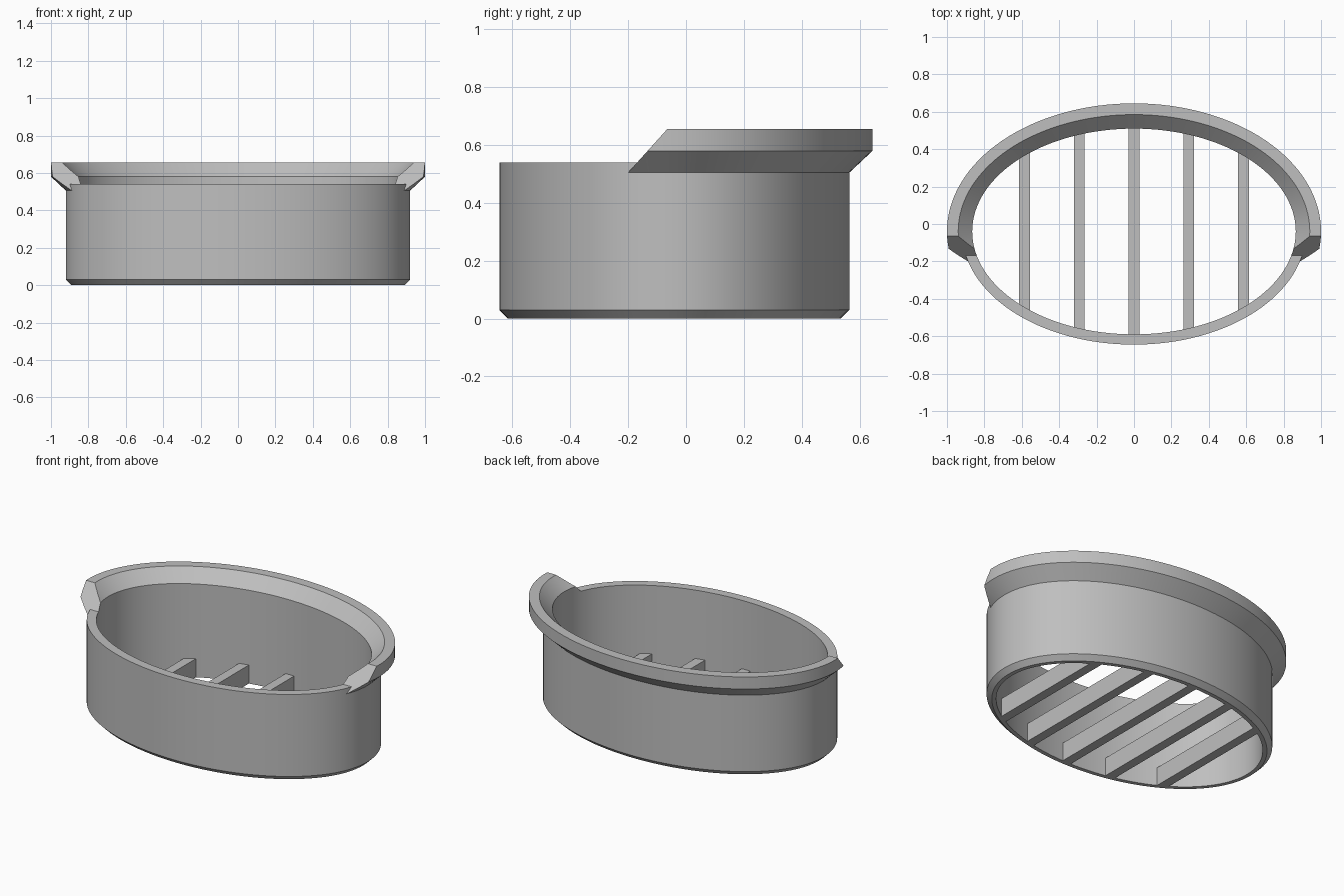
import bpy, bmesh, math
from mathutils import Vector

cube = bpy.data.objects.get("Cube")
if cube:
    bpy.data.objects.remove(cube, do_unlink=True)

SEGMENTS = 128
RX, RY, CY = 0.92, 0.605, -0.04   # outer ellipse of the wall and its centre
WALL = 0.055

grey = bpy.data.materials.new("plain grey")
grey.use_nodes = True
colour = (0.52, 0.52, 0.52, 1)
grey.diffuse_color = colour
grey.node_tree.nodes["Principled BSDF"].inputs["Base Color"].default_value = colour


def finish(bm, name, smooth=True):
    bmesh.ops.recalc_face_normals(bm, faces=bm.faces)
    mesh = bpy.data.meshes.new(name)
    bm.to_mesh(mesh)
    bm.free()
    mesh.materials.append(grey)
    obj = bpy.data.objects.new(name, mesh)
    bpy.context.collection.objects.link(obj)
    if smooth:
        bpy.ops.object.select_all(action='DESELECT')
        obj.select_set(True)
        bpy.context.view_layer.objects.active = obj
        bpy.ops.object.shade_smooth_by_angle(angle=math.radians(25))
    return obj


def oval_ring(profile):
    """Sweep a closed (offset, height) profile around the oval."""
    bm = bmesh.new()
    loops = []
    for i in range(SEGMENTS):
        a = math.tau * i / SEGMENTS
        loops.append([bm.verts.new(((RX + d) * math.cos(a),
                                    CY + (RY + d) * math.sin(a), z))
                      for d, z in profile])
    n = len(profile)
    for i in range(SEGMENTS):
        p, q = loops[i], loops[(i + 1) % SEGMENTS]
        for j in range(n):
            k = (j + 1) % n
            bm.faces.new((p[j], q[j], q[k], p[k]))
    return bm


# Oval wall with a chamfered foot
finish(oval_ring([(-0.03, 0), (0, 0.03), (0, 0.54), (-WALL, 0.54), (-WALL, 0)]),
       "oval_wall")

# Flared rim around the back, cut off on a slant at both ends
rim = oval_ring([(0, 0.505), (0.08, 0.58), (0.08, 0.655), (0.02, 0.655),
                 (-WALL, 0.58), (-WALL, 0.54), (0, 0.54)])
cut = bmesh.ops.bisect_plane(rim, geom=rim.verts[:] + rim.edges[:] + rim.faces[:],
                             plane_co=Vector((0, -0.2, 0.505)),
                             plane_no=Vector((0, 0.15, -0.135)), clear_inner=True)
edges = [e for e in cut["geom_cut"] if isinstance(e, bmesh.types.BMEdge)]
for side in (-1, 1):
    bmesh.ops.contextual_create(rim, geom=[e for e in edges if e.verts[0].co.x * side > 0])
finish(rim, "raised_back_rim")

# Floor bars, with ends following the inside of the wall
HALF, HEIGHT = 0.029, 0.115
for number in range(-2, 3):
    bm = bmesh.new()
    outline = []
    for side, xs in ((-1, (-HALF, HALF)), (1, (HALF, -HALF))):
        for dx in xs:
            x = number * 0.293 + dx
            reach = (RY - WALL + 0.006) * math.sqrt(1 - (x / (RX - WALL + 0.006)) ** 2)
            outline.append((x, CY + side * reach))
    base = bm.faces.new([bm.verts.new((x, y, 0)) for x, y in outline])
    top = bmesh.ops.extrude_face_region(bm, geom=[base], use_keep_orig=True)["geom"]
    bmesh.ops.translate(bm, vec=(0, 0, HEIGHT),
                        verts=[v for v in top if isinstance(v, bmesh.types.BMVert)])
    finish(bm, f"floor_bar_{number + 3}", smooth=False)
